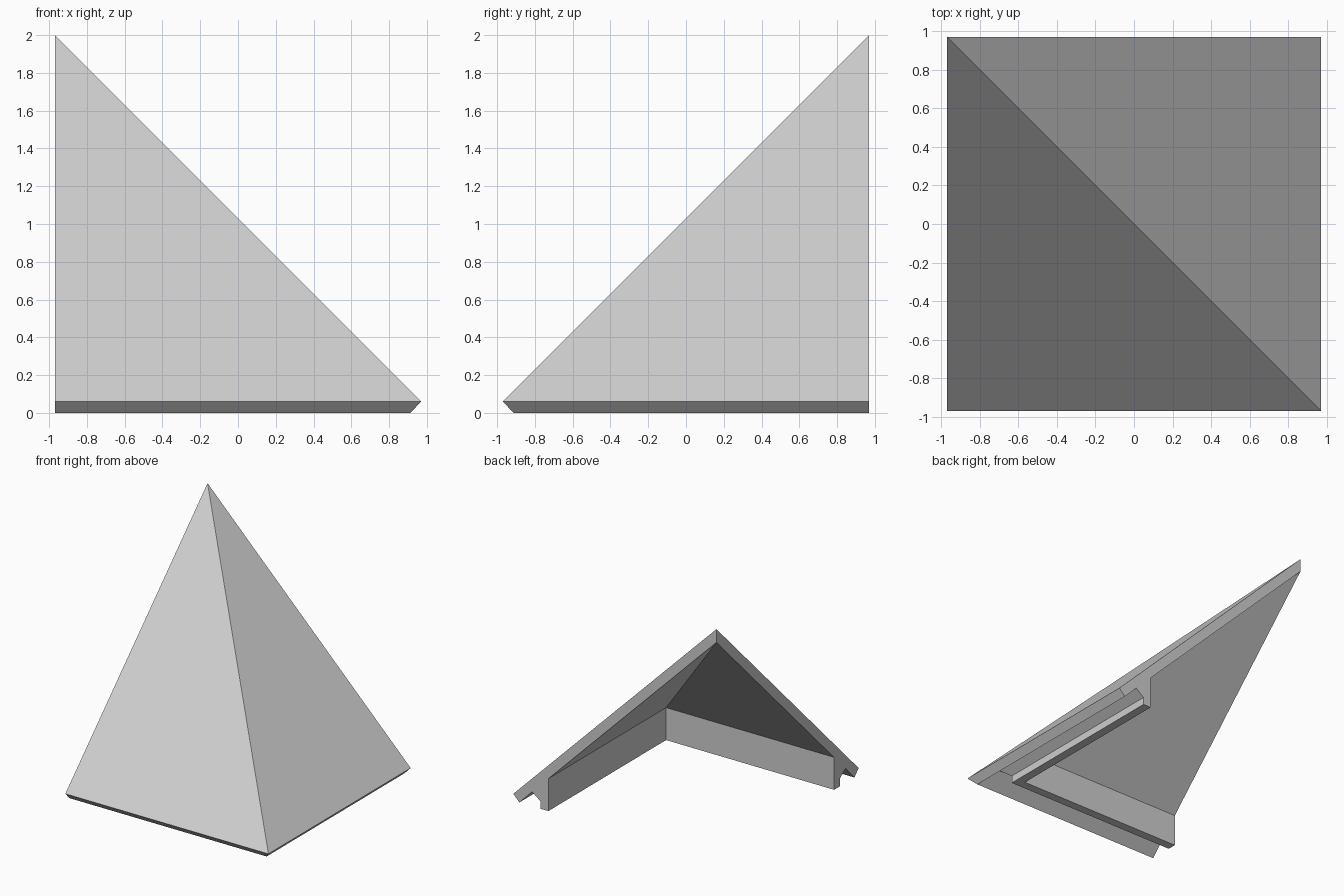
import bpy
import bmesh

cube = bpy.data.objects.get("Cube")
if cube:
    bpy.data.objects.remove(cube, do_unlink=True)

H = 0.97            # half width of the square footprint
TOP = 2.0           # height of the peak
THICK = 0.115       # vertical thickness of the roof slab
EAVE = TOP - 2 * H  # height of the outer eave edge


def under(d):
    """Height of the slab underside at distance d from the middle."""
    return EAVE + (H - d) - THICK


# Cross-section from eave to peak: (distance outward, height)
tip = THICK / 2
profile = [
    (H, EAVE),                  # eave edge
    (H - tip, 0.0),             # squared eave end
    (0.79, under(0.79)),        # top of the groove
    (0.712, 0.065),             # groove inner side
    (0.712, 0.0),               # support lip
    (0.635, 0.0),
    (0.635, under(0.635)),      # inner wall top
    (-H, under(-H)),            # inner peak
    (-H, TOP),                  # outer peak
]

# Carry the section along the front, round the mitred hip, and along the side
bm = bmesh.new()
rings = [
    [bm.verts.new(p) for p in ((-H, -d, z), (d, -d, z), (d, H, z))]
    for d, z in profile
]
n = len(rings)
for i in range(n):
    if i == n - 2:
        continue                # both ends meet in one edge at the peak
    a, b = rings[i], rings[(i + 1) % n]
    for k in range(2):
        bm.faces.new((a[k], a[k + 1], b[k + 1], b[k]))

# Flat cut ends
bm.faces.new([r[0] for r in rings])
bm.faces.new([r[2] for r in rings])
bmesh.ops.remove_doubles(bm, verts=bm.verts, dist=0.0005)
bmesh.ops.recalc_face_normals(bm, faces=bm.faces)

mesh = bpy.data.meshes.new("roof_corner")
bm.to_mesh(mesh)
bm.free()

# Plain grey
grey = bpy.data.materials.new("light_grey")
grey.use_nodes = True
colour = (0.62, 0.62, 0.62, 1.0)
grey.diffuse_color = colour
grey.node_tree.nodes["Principled BSDF"].inputs["Base Color"].default_value = colour
mesh.materials.append(grey)

roof = bpy.data.objects.new("roof_corner", mesh)
bpy.context.collection.objects.link(roof)
